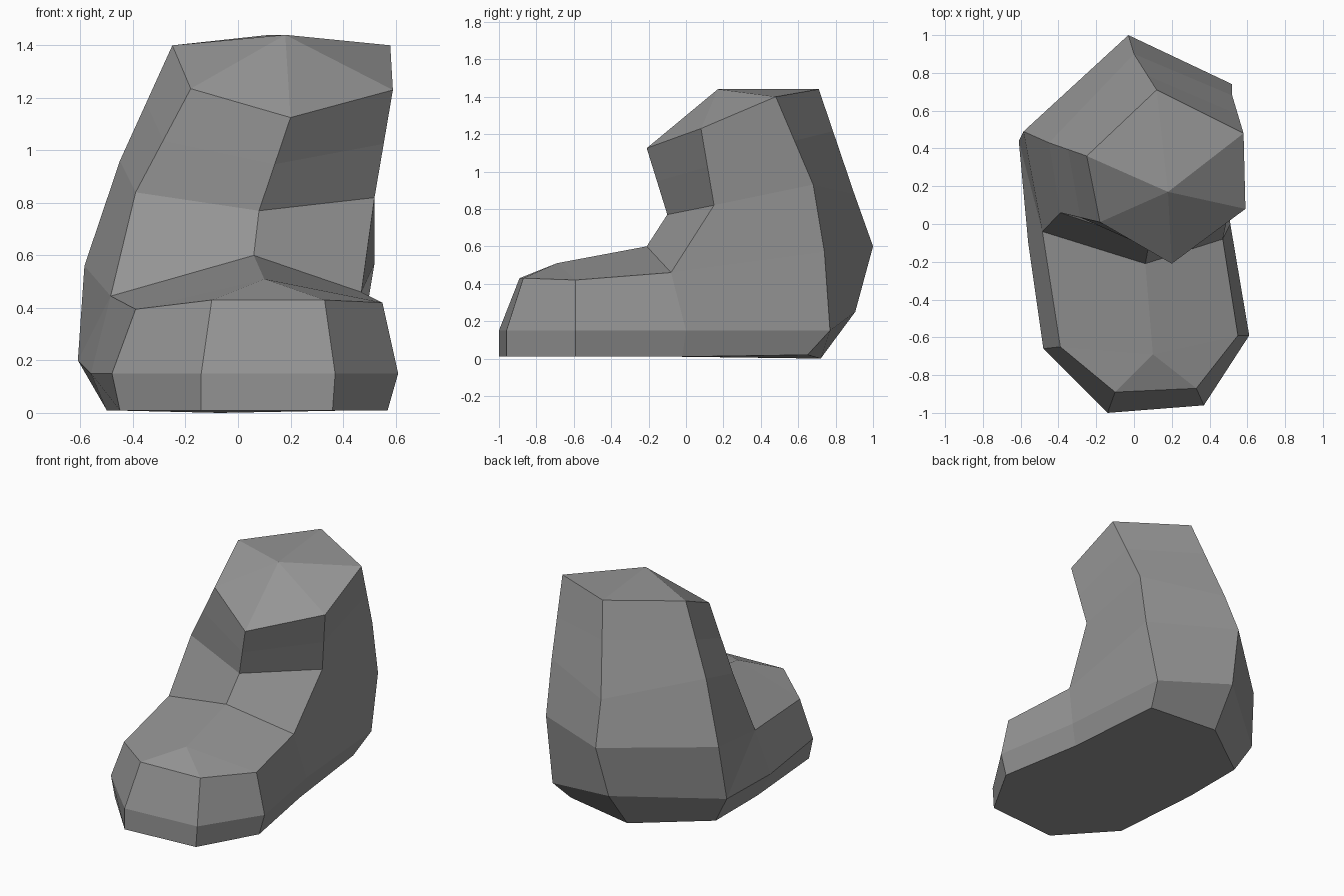
import bpy, bmesh
from mathutils import Vector

if "Cube" in bpy.data.objects:
    bpy.data.objects.remove(bpy.data.objects["Cube"])

bm = bmesh.new()


def ring(points):
    return [bm.verts.new(p) for p in points]


def bridge(low, high, flipped=()):
    # closed band of quads between two rings; flipped ones fold the other way
    n = len(low)
    for i in range(n):
        j = (i + 1) % n
        if i in flipped:
            bm.faces.new((low[i], low[j], high[j]))
            bm.faces.new((low[i], high[j], high[i]))
        else:
            bm.faces.new((low[j], high[j], high[i], low[i]))


# Foot: three nine-sided rings, starting at the toe and going anticlockwise
sole = ring([(-.14, -1, .01), (.36, -.96, .01), (.57, -.59, .01),
             (.47, -.02, .01), (.40, .65, .02), (-.07, .72, 0),
             (-.50, .40, .01), (-.50, -.04, .01), (-.45, -.66, .01)])
welt = ring([(-.14, -1, .15), (.37, -.96, .15), (.61, -.59, .15),
             (.51, 0, .15), (.45, .77, .15), (-.06, .905, .25),
             (-.61, .44, .20), (-.56, -.10, .15), (-.48, -.66, .15)])
upper = ring([(-.10, -.89, .43), (.33, -.87, .43), (.55, -.59, .42),
              (.47, -.08, .46), (.52, .74, .57), (-.03, 1, .60),
              (-.585, .49, .56), (-.485, -.04, .445), (-.39, -.65, .395)])
bm.faces.new(sole[::-1])
bridge(sole, welt)
bridge(welt, upper, flipped=(6,))

# Toe cap and instep
toe = bm.verts.new((.10, -.69, .51))
instep = bm.verts.new((.06, -.21, .60))
for a, b in ((8, 0), (0, 1), (1, 2)):
    bm.faces.new((upper[a], upper[b], toe))
bm.faces.new((toe, upper[2], upper[3], instep))
bm.faces.new((toe, instep, upper[7], upper[8]))

# Shaft: six-sided rings from the instep to the rim
ankle = [instep] + upper[3:8]
shin = ring([(.08, -.10, .77), (.52, .15, .82), (.52, .68, .93),
             (0, .90, .88), (-.45, .43, .96), (-.39, .06, .84)])
rim_points = [(.20, -.21, 1.125), (.59, .08, 1.23), (.58, .48, 1.40),
              (.12, .71, 1.44), (-.25, .36, 1.40), (-.18, .01, 1.235)]
calf = ring([Vector(r).lerp(s.co, .4 if i == 3 else .5)
             for i, (r, s) in enumerate(zip(rim_points, shin))])
rim = ring(rim_points)
bridge(ankle, shin)
bridge(shin, calf)
bridge(calf, rim)

# Domed top
peak = bm.verts.new((.18, .17, 1.44))
for i in range(6):
    bm.faces.new((rim[i], rim[(i + 1) % 6], peak))

bmesh.ops.recalc_face_normals(bm, faces=bm.faces)
mesh = bpy.data.meshes.new("boot")
bm.to_mesh(mesh)
bm.free()

# Dark grey surface
grey = bpy.data.materials.new("dark_grey")
grey.diffuse_color = (.3, .3, .3, 1)
grey.use_nodes = True
grey.node_tree.nodes["Principled BSDF"].inputs["Base Color"].default_value = grey.diffuse_color
mesh.materials.append(grey)
bpy.context.collection.objects.link(bpy.data.objects.new("boot", mesh))
